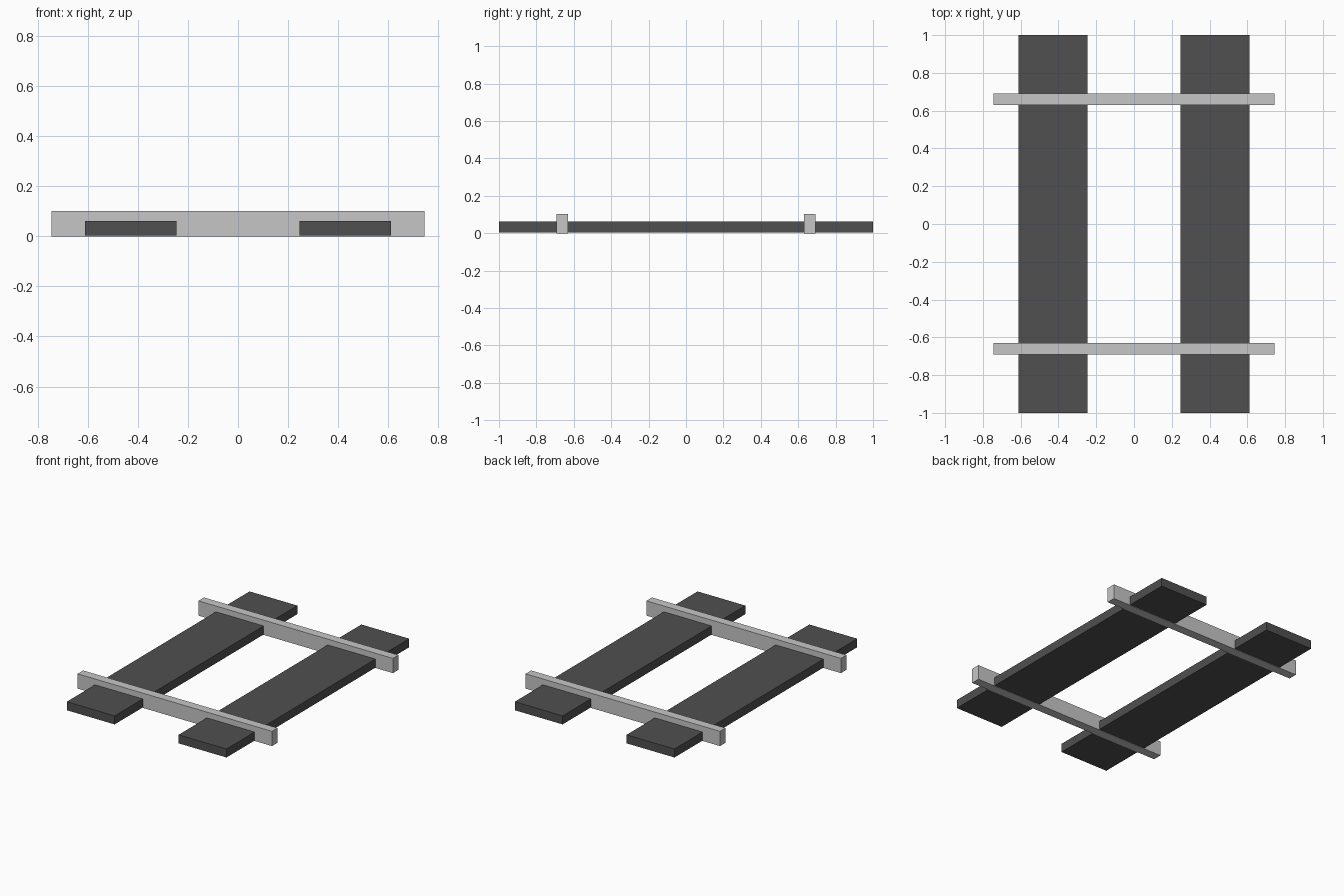
import bpy

cube = bpy.data.objects.get("Cube")
if cube:
    bpy.data.objects.remove(cube, do_unlink=True)


def make_material(name, grey):
    mat = bpy.data.materials.new(name)
    mat.use_nodes = True
    colour = (grey, grey, grey, 1.0)
    mat.diffuse_color = colour
    mat.node_tree.nodes["Principled BSDF"].inputs["Base Color"].default_value = colour
    return mat


def make_box(name, low, high, mat):
    """Box between two opposite corners."""
    centre = [(a + b) / 2 for a, b in zip(low, high)]
    bpy.ops.mesh.primitive_cube_add(size=1, location=centre)
    box = bpy.context.object
    box.name = name
    box.scale = [b - a for a, b in zip(low, high)]
    bpy.ops.object.transform_apply(location=False, rotation=False, scale=True)
    box.data.materials.append(mat)
    return box


dark_grey = make_material("dark grey", 0.08)
light_grey = make_material("light grey", 0.565)

# Wide flat sleepers, raised a hair above the rail undersides
for name, side in (("left_sleeper", 1), ("right_sleeper", -1)):
    inner, outer = sorted((side * 0.245, side * 0.612))
    make_box(name, (inner, -1.0, 0.003), (outer, 1.0, 0.062), dark_grey)

# Narrow rails running across both sleepers
for name, side in (("front_rail", -1), ("back_rail", 1)):
    near, far = sorted((side * 0.631, side * 0.692))
    make_box(name, (-0.745, near, 0.0), (0.745, far, 0.102), light_grey)
